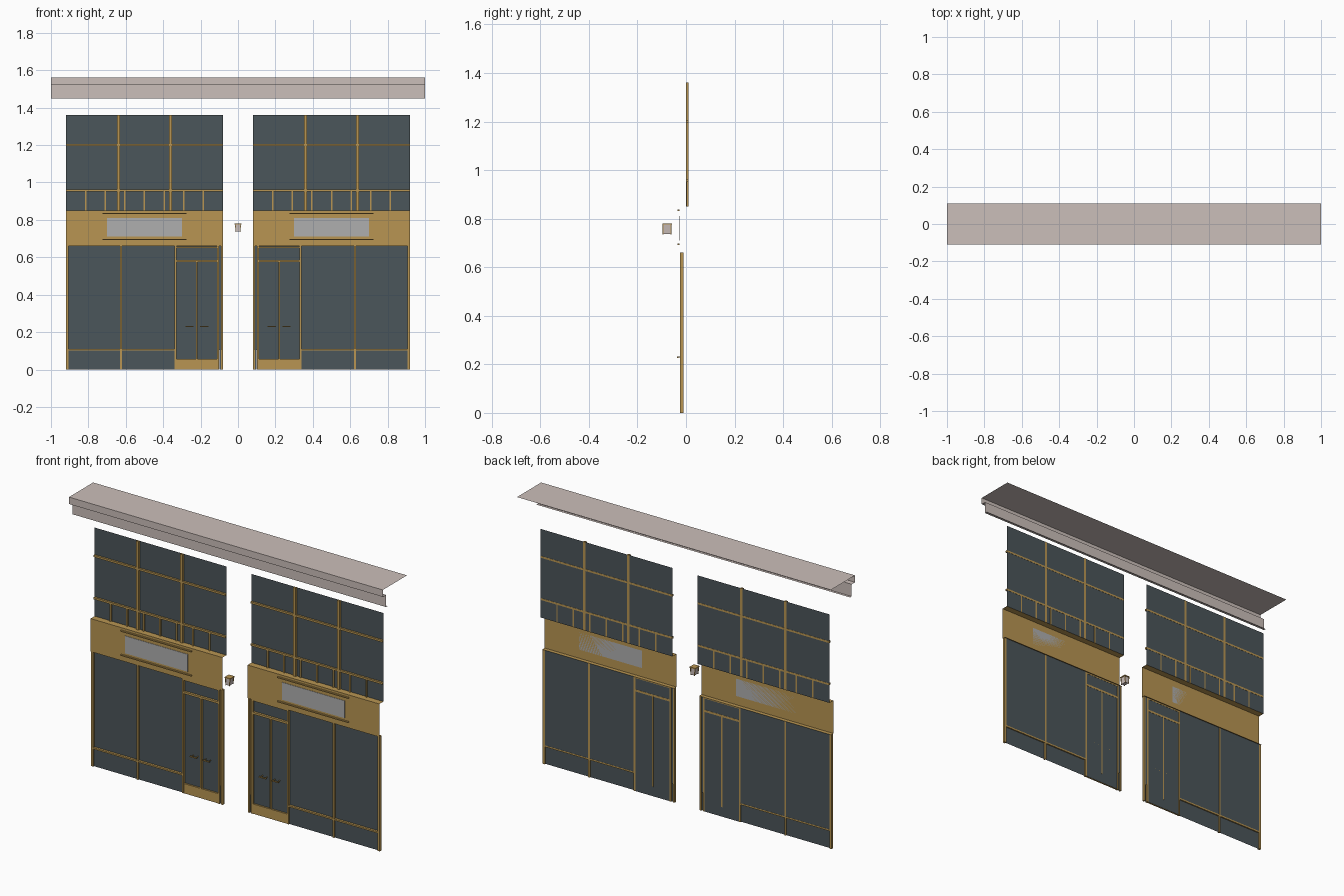
import bpy
import bmesh

cube = bpy.data.objects.get("Cube")
if cube:
    bpy.data.objects.remove(cube, do_unlink=True)


def material(name, rgb):
    mat = bpy.data.materials.new(name)
    mat.use_nodes = True
    mat.diffuse_color = (*rgb, 1)
    bsdf = next(n for n in mat.node_tree.nodes if n.type == 'BSDF_PRINCIPLED')
    bsdf.inputs["Base Color"].default_value = (*rgb, 1)
    return mat


GOLD = material("brass", (0.48, 0.30, 0.085))
GLASS = material("dark glass", (0.07, 0.092, 0.103))
STONE = material("pale stone", (0.60, 0.52, 0.49))
GREY = material("sign grey", (0.43, 0.43, 0.43))


def finish(name, bm, mat, mirror):
    mesh = bpy.data.meshes.new(name)
    bm.to_mesh(mesh)
    bm.free()
    mesh.materials.append(mat)
    obj = bpy.data.objects.new(name, mesh)
    bpy.context.collection.objects.link(obj)
    if mirror:
        obj.modifiers.new("other_shop", 'MIRROR')
    return obj


def strips(name, mat, parts, mirror=True):
    """Open sheets: each part is x0, x1 and a (y, z) profile drawn upwards."""
    bm = bmesh.new()
    for x0, x1, profile in parts:
        pairs = [(bm.verts.new((x0, y, z)), bm.verts.new((x1, y, z))) for y, z in profile]
        for (a, b), (d, c) in zip(pairs, pairs[1:]):
            bm.faces.new((a, b, c, d))
    return finish(name, bm, mat, mirror)


def boxes(name, mat, parts, mirror=True):
    """Joined boxes: each part is (x0, x1), (y0, y1), (z0, z1)."""
    bm = bmesh.new()
    for spans in parts:
        for v in bmesh.ops.create_cube(bm, size=1)["verts"]:
            v.co = [a + (b - a) * (c + 0.5) for (a, b), c in zip(spans, v.co)]
    return finish(name, bm, mat, mirror)


def upright(x, width, depth, z0, z1):
    return (x - width / 2, x + width / 2), depth, (z0, z1)


def rail(x0, x1, depth, z, height):
    return (x0, x1), depth, (z - height / 2, z + height / 2)


# Shop extents, modelled on the +x side and mirrored
IN, OUT = 0.08, 0.92
SILL, HEAD, FLOOR2, TOP = 0.105, 0.66, 0.85, 1.36

# Cornice: folded open sheet
strips("cornice", STONE, [(-1, 1, [(-0.065, 1.45), (-0.08, 1.45), (-0.08, 1.52),
                                   (-0.11, 1.52), (-0.11, 1.56), (0.11, 1.56)])], False)

# Upper window
UP = (-0.001, 0.011)
strips("upper_glass", GLASS, [(IN, OUT, [(0.01, FLOOR2), (0.01, TOP)])])
boxes("upper_mullions", GOLD, [upright(x, 0.016, UP, FLOOR2, TOP) for x in (0.36, 0.64)])
boxes("upper_rails", GOLD, [rail(IN, OUT, UP, z, 0.011) for z in (0.957, 1.2)])
bay = (OUT - IN) / 8
boxes("upper_small_bars", GOLD,
      [upright(IN + bay * i, 0.008, (0.002, 0.011), FLOOR2, 0.955) for i in range(1, 8)])

# Sign band with ledges, sign plate and its two rails
strips("sign_band", GOLD, [(IN, OUT, [(-0.005, HEAD), (-0.027, HEAD),
                                      (-0.027, FLOOR2), (0.01, FLOOR2)])])
boxes("sign_plate", GREY, [((0.3, 0.7), (-0.029, -0.027), (0.71, 0.81))])
boxes("sign_rails", GOLD, [rail(0.275, 0.725, (-0.036, -0.027), z, 0.006)
                           for z in (0.695, 0.834)])

# Ground floor glass and recessed panels under the windows
LOW = (-0.024, -0.01)
strips("lower_glass", GLASS, [
    (IN, OUT, [(-0.011, SILL), (-0.011, HEAD)]),
    (0.11, 0.34, [(-0.011, 0), (-0.011, SILL)])])
strips("base_panels", GLASS, [(a, b, [(-0.017, 0), (-0.017, SILL)])
                              for a, b in ((0.09, 0.1), (0.34, 0.62), (0.63, 0.907))])

# Ground floor frame
boxes("lower_posts", GOLD, [
    upright(0.085, 0.01, LOW, 0, HEAD), upright(0.106, 0.01, LOW, 0, HEAD),
    upright(0.335, 0.01, LOW, 0, HEAD), upright(0.625, 0.01, LOW, 0, HEAD),
    upright(0.913, 0.014, LOW, 0, HEAD)])
boxes("window_sill", GOLD, [rail(0.34, 0.91, LOW, SILL, 0.009)])

# Double door with transom, kick plate and handles
boxes("door_frame", GOLD, [
    rail(0.11, 0.335, LOW, 0.58, 0.012), rail(0.11, 0.335, LOW, 0.655, 0.008),
    upright(0.22, 0.008, LOW, 0.055, 0.575),
    ((0.11, 0.335), (-0.022, -0.012), (0, 0.056))])
handles = []
for x in (0.18, 0.26):
    handles.append(rail(x - 0.022, x + 0.022, (-0.037, -0.031), 0.23, 0.006))
    handles += [upright(x + d, 0.004, (-0.032, -0.011), 0.228, 0.232) for d in (-0.015, 0.015)]
boxes("door_handles", GOLD, handles)

# Lantern between the shops: tapered panes, corner bars and cap
def taper(obj):
    for v in obj.data.vertices:
        v.co.x *= 0.72 + 0.28 * (v.co.z - 0.735) / 0.045


taper(boxes("lantern_panes", STONE, [((-0.015, 0.015), (-0.094, -0.061), (0.737, 0.776))], False))
bars = [upright(x, 0.004, (y - 0.002, y + 0.002), 0.735, 0.778)
        for x in (-0.015, 0.015) for y in (-0.094, -0.061)]
taper(boxes("lantern_bars", GOLD, bars, False))
boxes("lantern_cap", GOLD, [((-0.018, 0.018), (-0.097, -0.058), (0.775, 0.781))], False)
